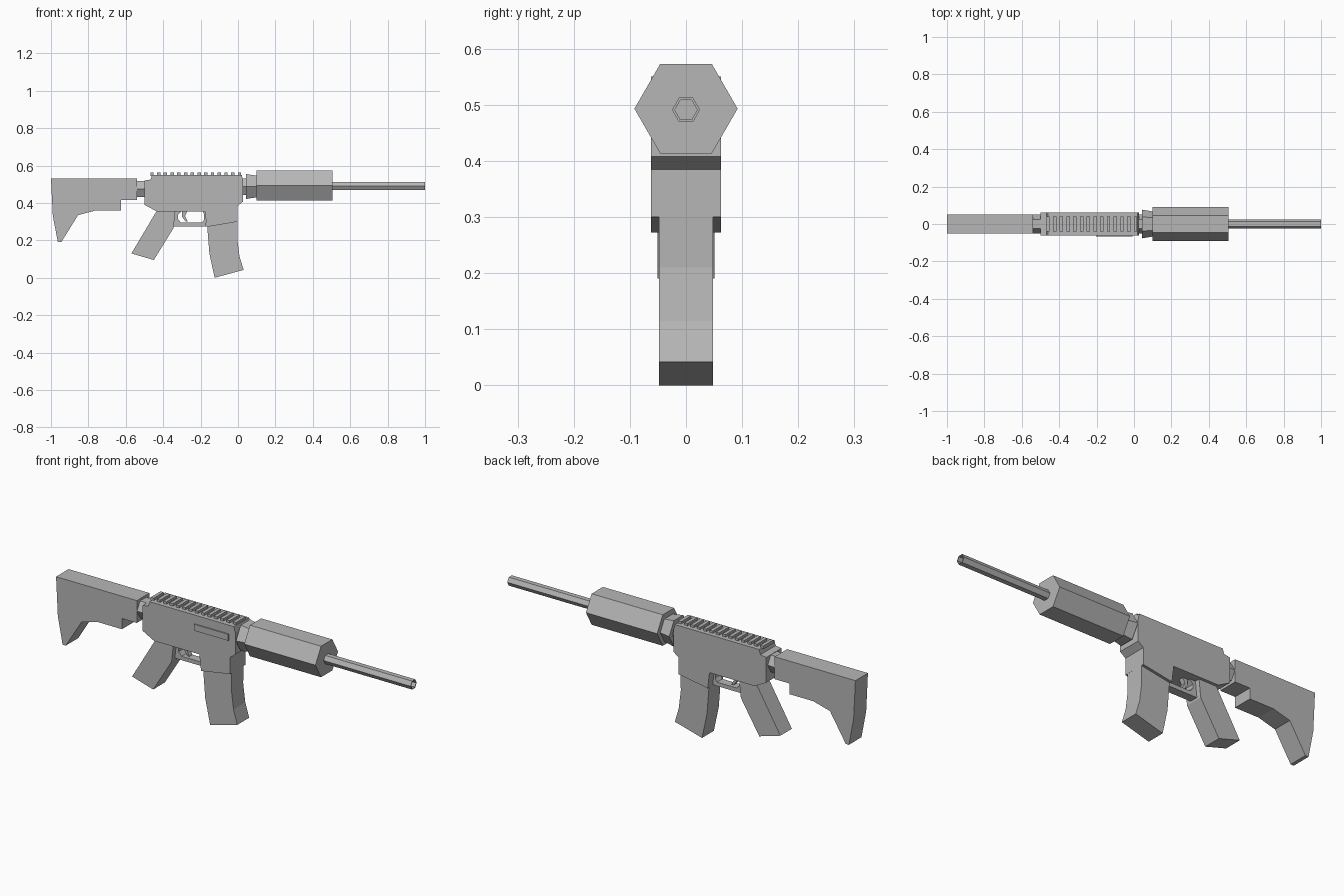
import bpy, bmesh
from math import sin, cos, pi
from mathutils import Vector

cube = bpy.data.objects.get("Cube")
if cube:
    bpy.data.objects.remove(cube, do_unlink=True)

grey = bpy.data.materials.new("matte_grey")
grey.use_nodes = True
GREY = (0.47, 0.47, 0.47, 1)
grey.diffuse_color = GREY
grey.node_tree.nodes["Principled BSDF"].inputs["Base Color"].default_value = GREY


def finish(name, bm):
    bmesh.ops.recalc_face_normals(bm, faces=bm.faces)
    mesh = bpy.data.meshes.new(name)
    bm.to_mesh(mesh)
    bm.free()
    mesh.materials.append(grey)
    obj = bpy.data.objects.new(name, mesh)
    bpy.context.collection.objects.link(obj)
    return obj


def slab(name, outline, y0, y1):
    """Side profile in x and z, extruded across y."""
    bm = bmesh.new()
    face = bm.faces.new([bm.verts.new((x, y0, z)) for x, z in outline])
    side = bmesh.ops.extrude_face_region(bm, geom=[face])
    verts = [v for v in side["geom"] if isinstance(v, bmesh.types.BMVert)]
    bmesh.ops.translate(bm, verts=verts, vec=Vector((0, y1 - y0, 0)))
    return finish(name, bm)


def box(name, x0, x1, y0, y1, z0, z1):
    return slab(name, [(x0, z0), (x1, z0), (x1, z1), (x0, z1)], y0, y1)


def hex_tube(name, z, stations):
    """Six-sided rod along x through (x, radius) stations, capped at both ends."""
    bm = bmesh.new()
    rings = [[bm.verts.new((x, r * cos(k * pi / 3), z + r * sin(k * pi / 3)))
              for k in range(6)] for x, r in stations]
    for a, b in zip(rings, rings[1:]):
        for k in range(6):
            n = (k + 1) % 6
            bm.faces.new((a[k], a[n], b[n], b[k]))
    bm.faces.new(rings[0])
    bm.faces.new(rings[-1])
    return finish(name, bm)


# Shoulder stock and its connecting tube
slab("stock", [(-1, 0.53), (-0.54, 0.53), (-0.54, 0.415), (-0.625, 0.415),
               (-0.625, 0.36), (-0.76, 0.36), (-0.855, 0.335), (-0.945, 0.19),
               (-0.963, 0.19), (-0.99, 0.33)], -0.051, 0.051)
hex_tube("stock_tube", 0.475, [(-0.56, 0.05), (-0.48, 0.05)])

# Receiver with magazine well
slab("receiver", [(-0.5, 0.52), (-0.467, 0.525), (-0.46, 0.55), (0.02, 0.55),
                  (0.028, 0.52), (0.028, 0.408), (-0.002, 0.385), (-0.002, 0.3),
                  (-0.167, 0.272), (-0.177, 0.355), (-0.435, 0.355),
                  (-0.5, 0.39)], -0.062, 0.062)
box("ejection_cover", -0.203, -0.008, -0.068, -0.05, 0.472, 0.505)

# Top rail teeth
for i in range(14):
    x = -0.46 + i * 0.036
    box(f"rail_tooth_{i + 1}", x - 0.009, x + 0.009, -0.04, 0.04, 0.545, 0.562)

# Grip and magazine
slab("grip", [(-0.435, 0.357), (-0.57, 0.13), (-0.45, 0.095), (-0.345, 0.265),
              (-0.335, 0.357)], -0.047, 0.047)
slab("magazine", [(-0.165, 0.28), (-0.002, 0.31), (-0.004, 0.21), (0.008, 0.115),
                  (0.03, 0.042), (-0.125, 0), (-0.153, 0.13)], -0.048, 0.048)

# Trigger guard and trigger
slab("trigger_guard", [(-0.345, 0.357), (-0.345, 0.275), (-0.17, 0.275),
                       (-0.17, 0.357), (-0.19, 0.357), (-0.182, 0.34),
                       (-0.182, 0.31), (-0.192, 0.295), (-0.305, 0.295),
                       (-0.322, 0.315), (-0.322, 0.335), (-0.3, 0.357)],
     -0.022, 0.022)
slab("trigger", [(-0.3, 0.357), (-0.27, 0.357), (-0.283, 0.33), (-0.268, 0.3),
                 (-0.28, 0.3), (-0.298, 0.325)], -0.012, 0.012)

# Barrel nut, handguard and hollow barrel
hex_tube("barrel_neck", 0.487, [(0.02, 0.05), (0.06, 0.05)])
hex_tube("barrel_nut", 0.488, [(0.042, 0.077), (0.105, 0.066)])
hex_tube("handguard", 0.493, [(0.1, 0.092), (0.505, 0.092)])
hex_tube("barrel", 0.491, [(0.49, 0.025), (1, 0.025), (1, 0.02), (0.96, 0.02)])
